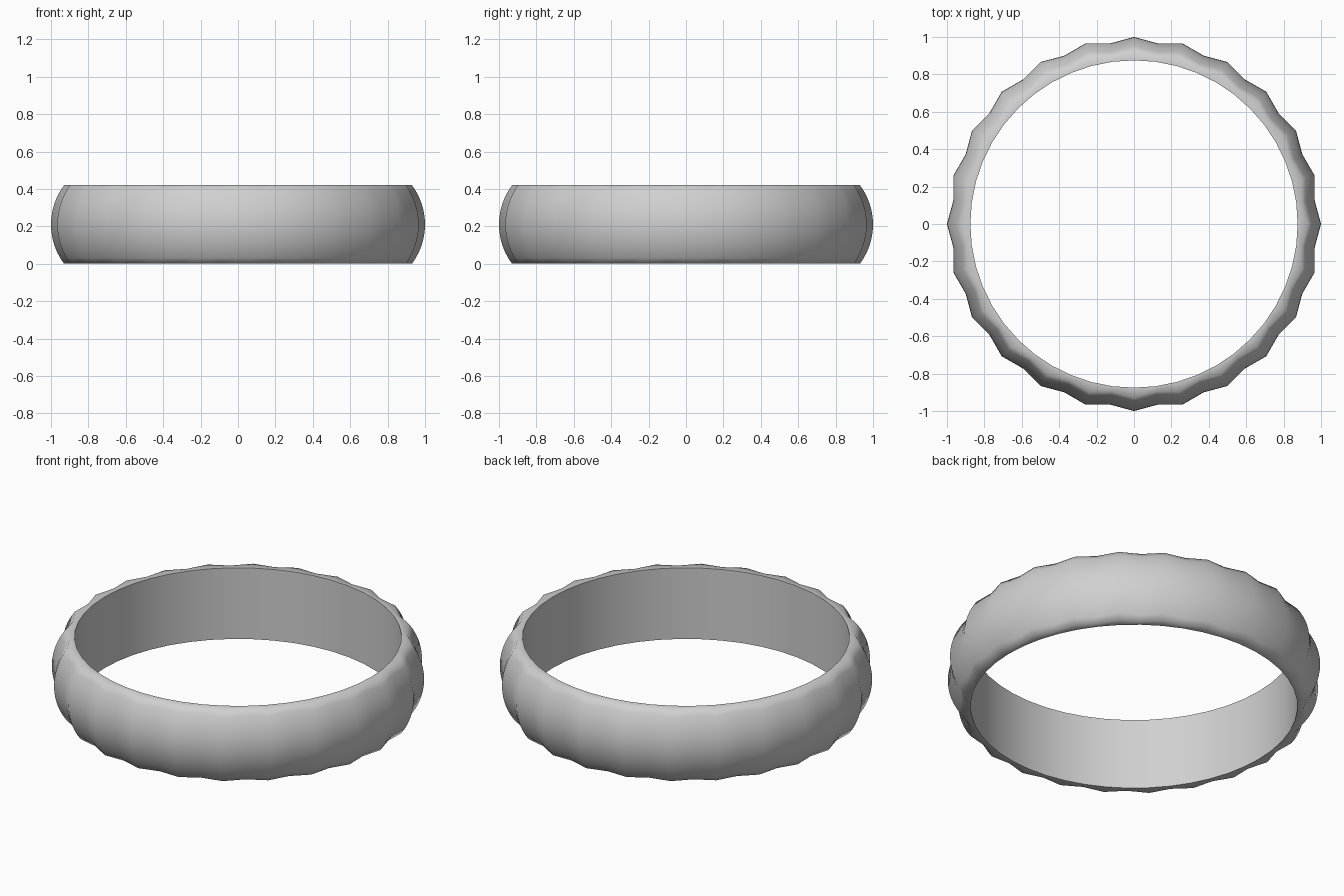
import bpy
import bmesh
from math import sin, cos, pi, radians, asin

HEIGHT = 0.42
INNER = 0.875        # bore radius
RIM = 0.93           # outer radius at the rims, on a ridge
FLUTES = 24
DEPTH = 0.026        # how far the hollows sink below the ridges
STEPS = 12           # rows across the domed outer face

cube = bpy.data.objects.get("Cube")
if cube:
    bpy.data.objects.remove(cube, do_unlink=True)

# Single grey metal
metal = bpy.data.materials.new("grey_metal")
metal.use_nodes = True
grey = (0.63, 0.63, 0.63, 1)
metal.diffuse_color = grey
metal.node_tree.nodes["Principled BSDF"].inputs["Base Color"].default_value = grey

# Domed cross-section: an arc bulging from the rims out to radius 1
half, bulge = HEIGHT / 2, 1 - RIM
arc = (half * half + bulge * bulge) / (2 * bulge)
spread = asin(half / arc)


def section(hollow):
    """Closed cross-section as (radius, height) pairs."""
    outer = []
    for i in range(STEPS + 1):
        a = spread * (2 * i / STEPS - 1)
        outer.append((1 - arc + arc * cos(a) - hollow, half + arc * sin(a)))
    return [(INNER, 0)] + outer + [(INNER, HEIGHT)]


# Sweep around the axis, alternating ridge and hollow
bm = bmesh.new()
rings = []
for s in range(FLUTES * 2):
    a = pi * s / FLUTES
    rings.append([bm.verts.new((r * cos(a), r * sin(a), z))
                  for r, z in section(DEPTH * (s % 2))])
for s, ring in enumerate(rings):
    after = rings[(s + 1) % len(rings)]
    for i in range(len(ring)):
        j = (i + 1) % len(ring)
        bm.faces.new((ring[i], after[i], after[j], ring[j]))
bmesh.ops.recalc_face_normals(bm, faces=bm.faces)

mesh = bpy.data.meshes.new("ring_band")
bm.to_mesh(mesh)
bm.free()
mesh.materials.append(metal)
band = bpy.data.objects.new("ring_band", mesh)
bpy.context.collection.objects.link(band)

# Smooth outside, crisp edge at the bore
bpy.ops.object.select_all(action='DESELECT')
band.select_set(True)
bpy.context.view_layer.objects.active = band
bpy.ops.object.shade_smooth_by_angle(angle=radians(70))
